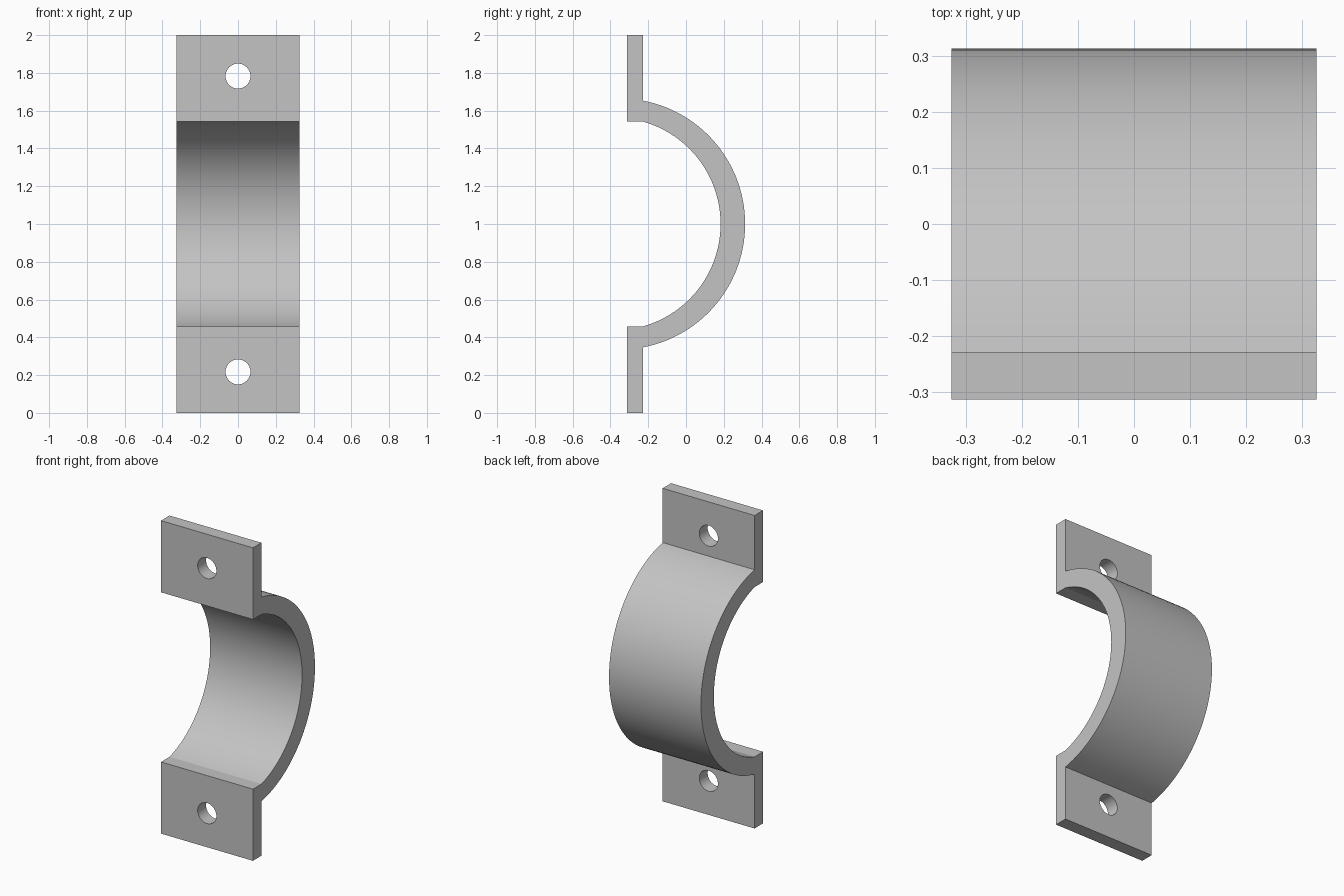
import bpy
import bmesh
from math import atan2, cos, sin, radians
from mathutils import Matrix

cube = bpy.data.objects.get("Cube")
if cube:
    bpy.data.objects.remove(cube, do_unlink=True)

HALF_WIDTH = 0.325
FRONT, BACK = -0.313, -0.228     # flange faces
MID_Z = 1.0
HOLE_RADIUS, HOLE_OFFSET = 0.066, 0.783
SEGMENTS = 56

grey = bpy.data.materials.new("plain grey")
grey.use_nodes = True
colour = (0.55, 0.55, 0.55, 1)
grey.diffuse_color = colour
grey.node_tree.nodes["Principled BSDF"].inputs["Base Color"].default_value = colour


def arc(apex, rise):
    """Points (y, z) from the upper flange over the apex to the lower flange."""
    depth = apex - BACK
    radius = (depth ** 2 + rise ** 2) / (2 * depth)
    centre = apex - radius
    end = atan2(rise, BACK - centre)
    angles = [end * (1 - 2 * i / SEGMENTS) for i in range(SEGMENTS + 1)]
    return [(centre + radius * cos(a), MID_Z + radius * sin(a)) for a in angles]


def make_object(name, bm):
    bmesh.ops.recalc_face_normals(bm, faces=bm.faces)
    mesh = bpy.data.meshes.new(name)
    bm.to_mesh(mesh)
    bm.free()
    mesh.materials.append(grey)
    obj = bpy.data.objects.new(name, mesh)
    bpy.context.collection.objects.link(obj)
    return obj


# Clamp body: side profile extruded across the width
outer = arc(0.313, 0.653)
inner = arc(0.183, 0.542)
profile = [(FRONT, 2), (BACK, 2)] + outer + [(BACK, 0), (FRONT, 0)]
profile += [(FRONT, inner[-1][1])] + inner[::-1] + [(FRONT, inner[0][1])]

bm = bmesh.new()
face = bm.faces.new([bm.verts.new((-HALF_WIDTH, y, z)) for y, z in profile])
extruded = bmesh.ops.extrude_face_region(bm, geom=[face], use_keep_orig=True)
moved = [v for v in extruded["geom"] if isinstance(v, bmesh.types.BMVert)]
bmesh.ops.translate(bm, verts=moved, vec=(2 * HALF_WIDTH, 0, 0))
clamp = make_object("half_clamp", bm)

# Bolt holes through both flanges
bm = bmesh.new()
for side in (-1, 1):
    place = Matrix.Translation((0, (FRONT + BACK) / 2, MID_Z + side * HOLE_OFFSET))
    bmesh.ops.create_cone(bm, cap_ends=True, segments=48, radius1=HOLE_RADIUS,
                          radius2=HOLE_RADIUS, depth=0.2,
                          matrix=place @ Matrix.Rotation(radians(90), 4, "X"))
cutter = make_object("bolt_hole_cutter", bm)
cutter.hide_render = True

holes = clamp.modifiers.new("bolt holes", "BOOLEAN")
holes.operation = "DIFFERENCE"
holes.solver = "EXACT"
holes.object = cutter

bpy.ops.object.select_all(action="DESELECT")
bpy.context.view_layer.objects.active = clamp
clamp.select_set(True)
bpy.ops.object.modifier_apply(modifier=holes.name)
bpy.data.objects.remove(cutter, do_unlink=True)

# Smooth curves, crisp edges
bpy.ops.object.shade_smooth_by_angle(angle=radians(12))
